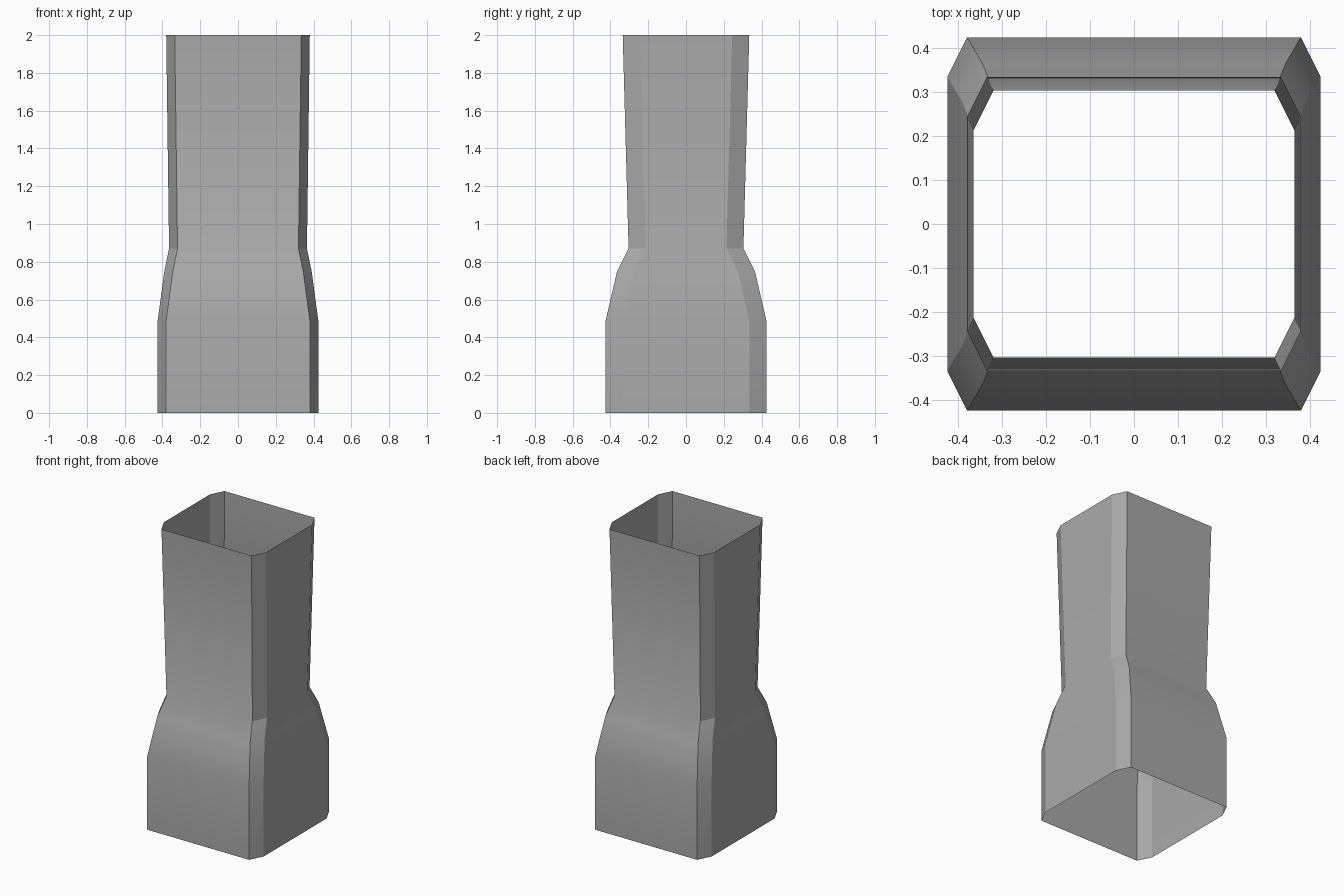
import bpy
import bmesh

cube = bpy.data.objects.get("Cube")
if cube:
    bpy.data.objects.remove(cube, do_unlink=True)

# Plain grey sheet metal
grey = bpy.data.materials.new("grey_metal")
grey.use_nodes = True
colour = (0.4, 0.4, 0.4, 1)
grey.diffuse_color = colour
grey.node_tree.nodes["Principled BSDF"].inputs["Base Color"].default_value = colour

# Duct profile: height, half width, half depth
LEVELS = [
    (0, 0.425, 0.425),
    (0.49, 0.425, 0.425),
    (0.75, 0.39, 0.365),
    (0.87, 0.365, 0.304),
    (2, 0.38, 0.335),
]
CUT_X, CUT_Y = 0.045, 0.09


def chamfered_ring(bm, z, w, d):
    """Rectangle with cut corners, counter-clockwise from the right side."""
    ring = []
    for sx, sy in ((1, 1), (-1, 1), (-1, -1), (1, -1)):
        corner = [(sx * w, sy * (d - CUT_Y), z), (sx * (w - CUT_X), sy * d, z)]
        if sx * sy < 0:
            corner.reverse()
        ring += [bm.verts.new(p) for p in corner]
    return ring


# Open single-walled tube joining the rings
bm = bmesh.new()
rings = [chamfered_ring(bm, *level) for level in LEVELS]
for low, high in zip(rings, rings[1:]):
    for i in range(len(low)):
        j = (i + 1) % len(low)
        face = bm.faces.new((low[i], low[j], high[j], high[i]))
        face.smooth = True

# Crisp corner folds, plus a crisp neck on the chamfers
neck = LEVELS[3][0]
for edge in bm.edges:
    a, b = (v.co for v in edge.verts)
    fold = abs(a.z - b.z) > 0.01
    chamfer = abs(a.x - b.x) > 0.01 and abs(a.y - b.y) > 0.01
    if fold or (chamfer and abs(a.z - neck) < 0.01):
        edge.smooth = False

mesh = bpy.data.meshes.new("flared_duct")
bm.to_mesh(mesh)
bm.free()
mesh.materials.append(grey)
duct = bpy.data.objects.new("flared_duct", mesh)
bpy.context.collection.objects.link(duct)
